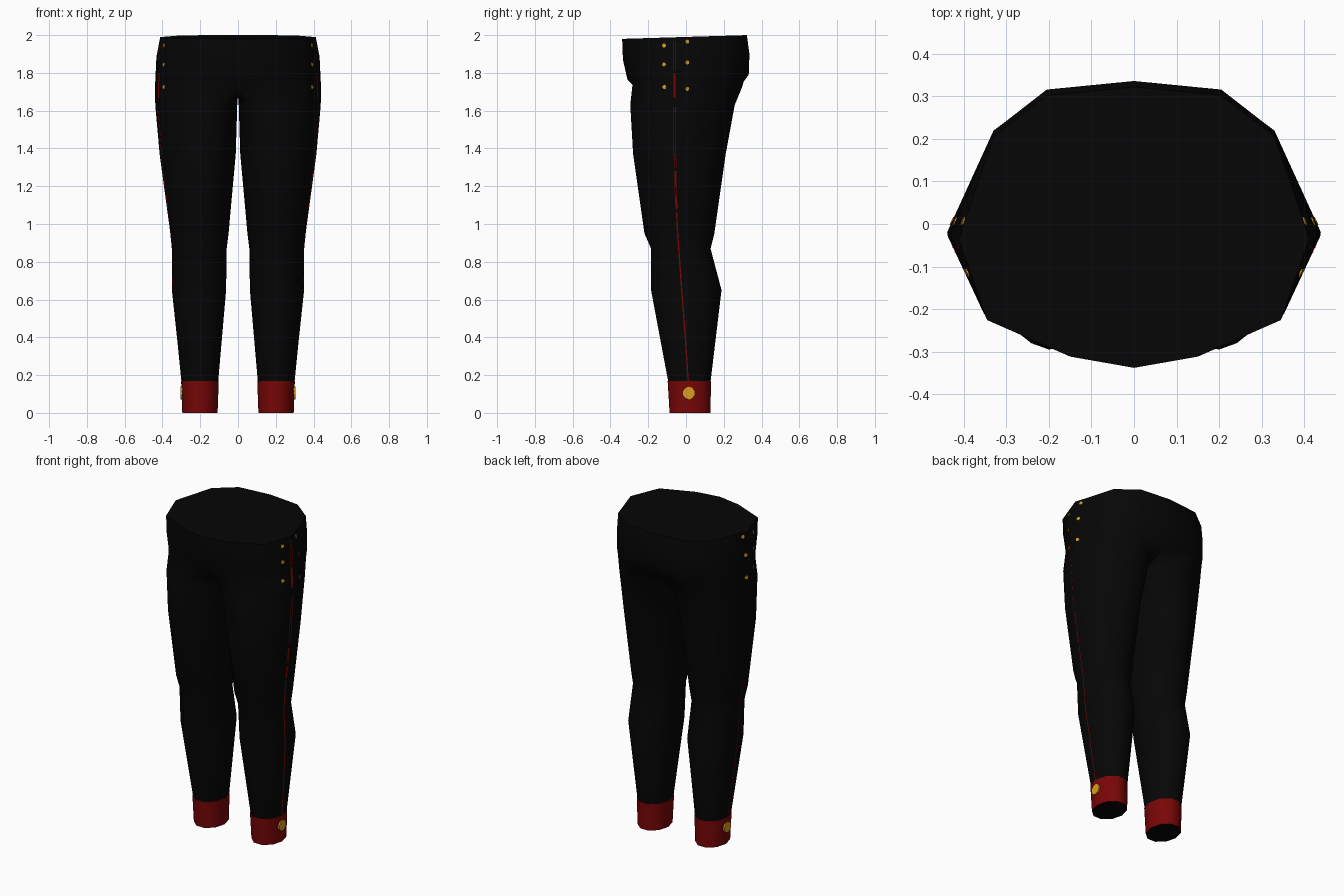
import bpy, bmesh, math
from mathutils import Vector, Matrix
from mathutils.bvhtree import BVHTree

if "Cube" in bpy.data.objects:
    bpy.data.objects.remove(bpy.data.objects["Cube"])


def material(name, rgb):
    m = bpy.data.materials.new(name)
    m.diffuse_color = (*rgb, 1)
    m.use_nodes = True
    m.node_tree.nodes["Principled BSDF"].inputs["Base Color"].default_value = m.diffuse_color
    return m


BLACK = material("black cloth", (0.0018, 0.0018, 0.0018))
RED = material("dark red", (0.19, 0.0018, 0.002))
GOLD = material("gold", (0.72, 0.34, 0.015))


def finish(bm, name, mats, smooth=None):
    """Turn a right-hand half into an object mirrored to the left."""
    bmesh.ops.recalc_face_normals(bm, faces=bm.faces[:])
    mesh = bpy.data.meshes.new(name)
    bm.to_mesh(mesh)
    bm.free()
    ob = bpy.data.objects.new(name, mesh)
    bpy.context.collection.objects.link(ob)
    for m in mats:
        mesh.materials.append(m)
    if smooth:
        bpy.ops.object.select_all(action='DESELECT')
        ob.select_set(True)
        bpy.context.view_layer.objects.active = ob
        bpy.ops.object.shade_smooth_by_angle(angle=math.radians(smooth))
    mod = ob.modifiers.new("mirror", 'MIRROR')
    mod.merge_threshold = 0.0005
    return ob


# half outline of the hips, from front centre round the side to back centre
HIP = [(0, -1), (.15, -.92), (.345, -.66), (None, -.08), (.33, .65), (.205, .94), (0, 1)]


def hip_row(zf, zb, hx, yf, yb):
    mid, half = (yf + yb) / 2, (yb - yf) / 2
    return [Vector((hx if x is None else x, mid + half * y, zf + (zb - zf) * (y + 1) / 2))
            for x, y in HIP]


def leg_row(z, xi, xo, yf, yb):
    """Ten-sided ring; the first seven points line up with the hip outline."""
    pts = []
    for i in range(10):
        a = math.radians(-108 + 36 * i)
        pts.append(Vector(((xi + xo) / 2 + (xo - xi) / 2 * math.cos(a),
                           (yf + yb) / 2 + (yb - yf) / 2 * math.sin(a) / .951, z)))
    return pts


def bridge(bm, a, b, closed):
    n = len(a)
    for i in range(n if closed else n - 1):
        j = (i + 1) % n
        bm.faces.new((a[i], b[i], b[j], a[j]))


# trousers: hips, crotch split and leg in one half
bm = bmesh.new()
hips = [[bm.verts.new(p) for p in hip_row(*r)] for r in (
    (1.98, 2.00, .412, -.338, .322),
    (1.87, 1.90, .432, -.334, .336),
    (1.765, 1.79, .437, -.310, .332))]
split = hip_row(1.74, 1.73, .439, -.308, .318)
split[0] = Vector((0, -.262, 1.715))
split[6] = Vector((0, .265, 1.70))
split += [Vector((0, .13, 1.685)), Vector((0, 0, 1.68)), Vector((0, -.13, 1.685))]
thigh = [Vector((x, y, 1.63)) for x, y in (
    (.075, -.262), (.20, -.295), (.352, -.212), (.438, -.028), (.345, .175),
    (.20, .258), (.08, .235), (.02, .13), (.004, 0), (.02, -.13))]
mid_thigh = leg_row(1.37, .012, .415, -.28, .21)
for p, q in zip(mid_thigh, thigh):      # blend towards the thigh shape
    p.x += (q.x * .95 - p.x) * (.4 if .05 < q.x < .43 else 0)
legs = [[bm.verts.new(p) for p in row] for row in (split, thigh, mid_thigh)]
for r in ((.95, .050, .358, -.22, .15),
          (.87, .060, .350, -.185, .13),
          (.65, .063, .350, -.185, .188),
          (.165, .105, .298, -.094, .130)):
    legs.append([bm.verts.new(p) for p in leg_row(*r)])
bm.faces.new(hips[0])
for a, b in zip(hips, hips[1:]):
    bridge(bm, a, b, False)
bridge(bm, hips[-1], legs[0][:7], False)
for a, b in zip(legs, legs[1:]):
    bridge(bm, a, b, True)
bmesh.ops.recalc_face_normals(bm, faces=bm.faces[:])
cloth = BVHTree.FromBMesh(bm)
finish(bm, "trousers", [BLACK], 75)

# ankle cuffs, with a dark sole face
bm = bmesh.new()
top = [bm.verts.new(p) for p in leg_row(.168, .102, .301, -.097, .132)]
low = [bm.verts.new(p) for p in leg_row(0, .108, .295, -.087, .130)]
bridge(bm, top, low, True)
bm.faces.new(top)
bm.faces.new(low).material_index = 1
finish(bm, "ankle_cuffs", [RED, BLACK], 60)


def on_side(y, z):
    """Point and normal on the outer right side of the cloth."""
    hit, normal, _, _ = cloth.ray_cast(Vector((2, y, z)), Vector((-1, 0, 0)))
    return hit, normal


PATH = [(1.97, -.06), (1.63, -.06), (1.37, -.058), (1.16, -.053), (.95, -.044),
        (.87, -.038), (.65, -.022), (.4, -.003), (.17, .012)]


def seam_y(z):
    for (z0, y0), (z1, y1) in zip(PATH, PATH[1:]):
        if z >= z1:
            return y0 + (y1 - y0) * (z0 - z) / (z0 - z1)
    return PATH[-1][1]


def ribbon(bm, z0, z1, offset, half):
    """Thin strip laid on the cloth between two heights."""
    n = max(2, round((z0 - z1) / .02))
    prev = None
    for i in range(n + 1):
        z = z0 + (z1 - z0) * i / n
        pair = []
        for s in (-half, half):
            p, nor = on_side(seam_y(z) + offset + s, z)
            pair.append(bm.verts.new(p + nor * .002))
        if prev:
            bm.faces.new((prev[0], pair[0], pair[1], prev[1]))
        prev = pair


# side seam: twin piping above, solid in places, one line below the knee
bm = bmesh.new()
for z0, z1 in ((1.97, 1.81), (1.62, 1.30), (1.20, 1.15)):
    ribbon(bm, z0, z1, -.005, .0014)
    ribbon(bm, z0, z1, .005, .0014)
for z0, z1 in ((1.80, 1.67), (1.28, 1.20), (1.15, 1.08)):
    ribbon(bm, z0, z1, 0, .0055)
ribbon(bm, 1.06, .17, 0, .0035)
finish(bm, "side_seams", [RED])


def add_button(bm, point, normal, radius, depth):
    m = normal.to_track_quat('Z', 'Y').to_matrix().to_4x4()
    m.translation = point
    bmesh.ops.create_cone(bm, cap_ends=True, segments=10, radius1=radius,
                          radius2=radius, depth=depth, matrix=m)


# two columns of hip buttons
bm = bmesh.new()
for y, z in ((-.115, 1.945), (-.115, 1.845), (-.113, 1.725),
             (.006, 1.965), (.006, 1.855), (.006, 1.715)):
    p, n = on_side(y, z)
    add_button(bm, p, n, .011, .006)
finish(bm, "hip_buttons", [GOLD])

# one large button on each cuff, facing straight out
bm = bmesh.new()
add_button(bm, Vector((.2985, .015, .105)), Vector((1, 0, 0)), .034, .0095)
finish(bm, "cuff_buttons", [GOLD])
